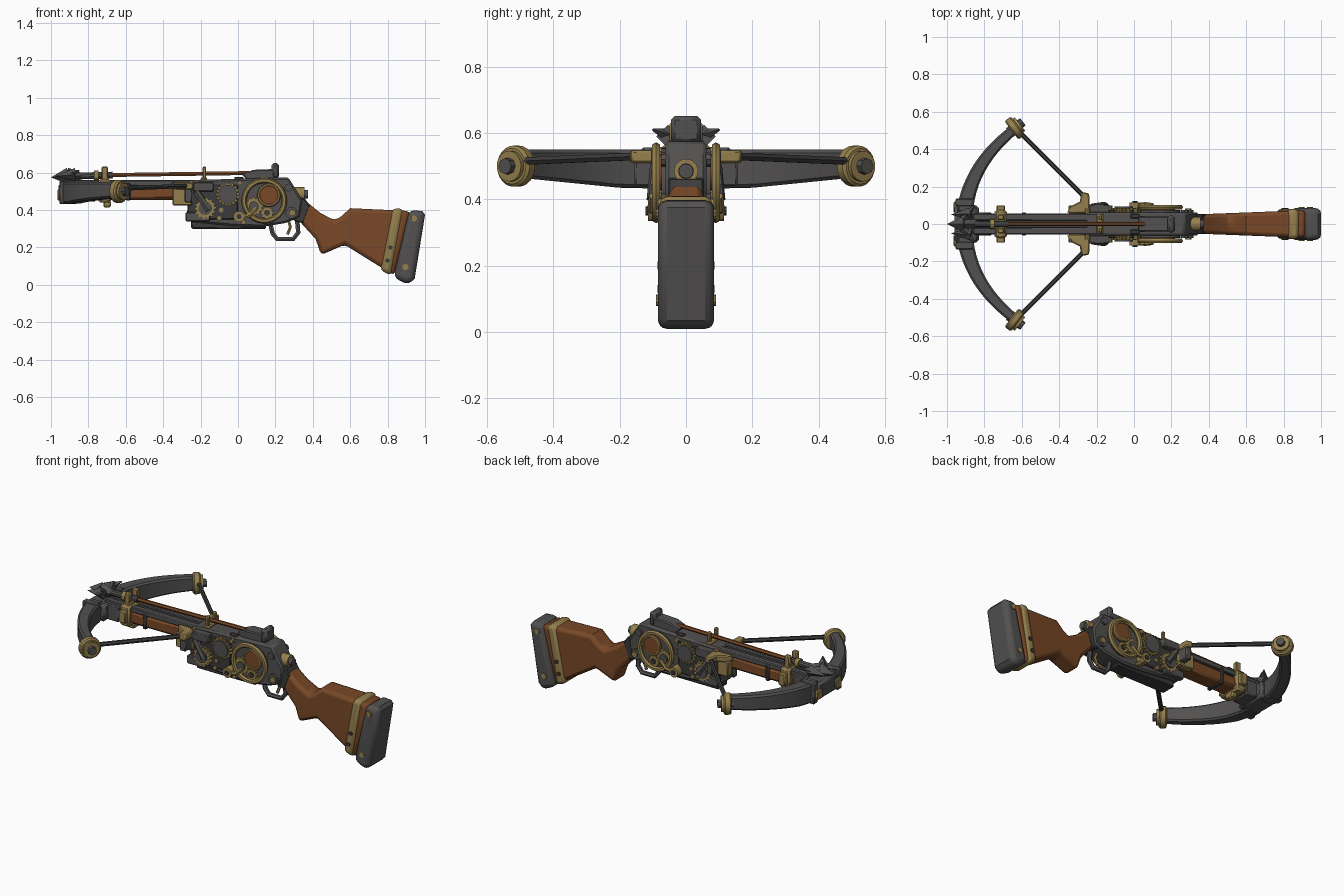
import bpy, bmesh, math
from mathutils import Vector

if "Cube" in bpy.data.objects:
    bpy.data.objects.remove(bpy.data.objects["Cube"], do_unlink=True)

parts = []


def material(name, rgb):
    m = bpy.data.materials.new(name)
    m.use_nodes = True
    m.diffuse_color = (*rgb, 1)
    m.node_tree.nodes["Principled BSDF"].inputs["Base Color"].default_value = (*rgb, 1)
    return m


STEEL = material("dark steel", (0.085, 0.081, 0.08))
IRON = material("black iron", (0.045, 0.043, 0.043))
BRASS = material("aged brass", (0.30, 0.215, 0.075))
WOOD = material("walnut", (0.19, 0.065, 0.02))


def finish(ob, name, mat, bevel=0, segments=1):
    ob.name = name
    ob.data.materials.append(mat)
    if bevel:
        b = ob.modifiers.new("soft edges", "BEVEL")
        b.width, b.segments = bevel, segments
        b.limit_method, b.angle_limit = "ANGLE", math.radians(55)
    parts.append(ob)
    return ob


def prism(name, pts, lo, hi, mat, bevel=0.006, segments=1, plan=False):
    """Side profile (x, z) extruded along y, or plan outline (x, y) along z."""
    bm = bmesh.new()
    place = (lambda a, b, c: (a, b, c)) if plan else (lambda a, b, c: (a, c, b))
    face = bm.faces.new([bm.verts.new(place(a, b, lo)) for a, b in pts])
    new = bmesh.ops.extrude_face_region(bm, geom=[face])["geom"]
    bmesh.ops.translate(bm, vec=place(0, 0, hi - lo),
                        verts=[v for v in new if isinstance(v, bmesh.types.BMVert)])
    bmesh.ops.recalc_face_normals(bm, faces=bm.faces)
    me = bpy.data.meshes.new(name)
    bm.to_mesh(me)
    bm.free()
    ob = bpy.data.objects.new(name, me)
    bpy.context.collection.objects.link(ob)
    return finish(ob, name, mat, bevel, segments)


def box(name, x0, x1, y0, y1, z0, z1, mat, bevel=0.006):
    return prism(name, [(x0, z0), (x1, z0), (x1, z1), (x0, z1)], y0, y1, mat, bevel)


def cone(name, p, q, r0, r1, mat, sides=20, bevel=0):
    p, q = Vector(p), Vector(q)
    bpy.ops.mesh.primitive_cone_add(vertices=sides, radius1=r0, radius2=r1,
                                    depth=(q - p).length, location=(p + q) / 2)
    ob = bpy.context.object
    ob.rotation_euler = (q - p).to_track_quat("Z", "Y").to_euler()
    return finish(ob, name, mat, bevel)


def disc(name, x, z, r, side, y0, y1, mat, sides=20):
    return cone(name, (x, side * y0, z), (x, side * y1, z), r, r, mat, sides)


def ring(name, x, z, r, thick, y, mat):
    bpy.ops.mesh.primitive_torus_add(major_radius=r, minor_radius=thick, major_segments=32,
                                     minor_segments=6, location=(x, y, z),
                                     rotation=(math.pi / 2, 0, 0))
    return finish(bpy.context.object, name, mat)


def gear(name, x, z, r, teeth, side, y0, y1, mat):
    pts = []
    for i in range(teeth * 4):
        a = math.tau * i / (teeth * 4)
        k = r if i % 4 < 2 else r * 0.82
        pts.append((x + k * math.cos(a), z + k * math.sin(a)))
    return prism(name, pts, side * y0, side * y1, mat, 0)


def tube(name, pts, r, mat):
    cu = bpy.data.curves.new(name, "CURVE")
    cu.dimensions, cu.bevel_depth, cu.bevel_resolution = "3D", r, 1
    cu.use_fill_caps = True
    sp = cu.splines.new("POLY")
    sp.points.add(len(pts) - 1)
    for v, p in zip(sp.points, pts):
        v.co = (*p, 1)
    ob = bpy.data.objects.new(name, cu)
    bpy.context.collection.objects.link(ob)
    return finish(ob, name, mat)


def taper(ob, x0, w0, x1, w1):
    for v in ob.data.vertices:
        t = min(1, max(0, (v.co.x - x0) / (x1 - x0)))
        v.co.y *= w0 + (w1 - w0) * t


# Shoulder stock, band and butt
stock = prism("shoulder_stock", [(0.32, 0.35), (0.36, 0.45), (0.44, 0.385), (0.515, 0.345), (0.55, 0.365),
              (0.6, 0.41), (0.92, 0.395), (0.835, 0.05), (0.57, 0.215), (0.445, 0.16), (0.415, 0.245)],
              -1, 1, WOOD, 0.02, 2)
taper(stock, 0.35, 0.052, 0.92, 0.074)
prism("stock_band", [(0.825, 0.41), (0.885, 0.407), (0.82, 0.05), (0.76, 0.078)], -0.08, 0.08, BRASS, 0.022, 2)
prism("butt_plate", [(0.915, 0.4), (0.985, 0.395), (1.0, 0.375), (0.945, 0.035), (0.91, 0), (0.832, 0.04)],
      -0.085, 0.085, STEEL, 0.032, 3)

# Receiver, neck and rear plug
prism("receiver", [(-0.275, 0.34), (-0.03, 0.315), (0.13, 0.31), (0.25, 0.33), (0.33, 0.36), (0.345, 0.45),
                   (0.27, 0.575), (-0.26, 0.56)], -0.062, 0.062, STEEL, 0.01)
prism("neck_collar", [(0.3, 0.34), (0.35, 0.33), (0.385, 0.42), (0.36, 0.46), (0.3, 0.47)], -0.054, 0.054, IRON)
cone("rear_plug_ring", (0.28, 0, 0.485), (0.355, 0, 0.485), 0.037, 0.037, BRASS)
cone("rear_plug", (0.3, 0, 0.485), (0.375, 0, 0.485), 0.026, 0.022, STEEL, 12)
box("underside_plate", -0.25, 0.15, -0.045, 0.045, 0.3, 0.36, IRON)

# Trigger and guard
tube("trigger_guard", [(0.17, 0, 0.34), (0.185, 0, 0.275), (0.21, 0, 0.245), (0.295, 0, 0.245),
                       (0.322, 0, 0.28), (0.315, 0, 0.36)], 0.014, STEEL)
tube("trigger", [(0.265, 0, 0.36), (0.28, 0, 0.31), (0.265, 0, 0.27)], 0.009, BRASS)

# Fore-end, rails and front frame
box("wooden_fore_end", -0.88, -0.2, -0.056, 0.056, 0.455, 0.53, WOOD, 0.015)
box("groove_floor", -0.92, 0.2, -0.045, 0.045, 0.515, 0.545, IRON)
box("front_block", -0.96, -0.83, -0.1, 0.1, 0.44, 0.545, STEEL, 0.015)
box("front_under_block", -0.84, -0.76, -0.062, 0.062, 0.445, 0.54, STEEL)
box("front_clamp", -0.745, -0.68, -0.075, 0.075, 0.44, 0.565, BRASS, 0.01)
box("clamp_foot", -0.72, -0.68, -0.03, 0.03, 0.415, 0.45, BRASS)
box("bolt_cradle", -0.73, -0.69, -0.05, 0.05, 0.555, 0.58, BRASS)
box("middle_clamp", -0.6, -0.575, -0.062, 0.062, 0.45, 0.545, IRON)

# Bolt with a three pointed head
tube("bolt_shaft", [(-0.7, 0, 0.587), (0.06, 0, 0.598)], 0.012, WOOD)
cone("bolt_socket", (-0.86, 0, 0.582), (-0.67, 0, 0.587), 0.018, 0.018, STEEL, 10)
cone("socket_ring", (-0.77, 0, 0.584), (-0.745, 0, 0.585), 0.027, 0.027, BRASS, 12)
cone("bolt_point", (-0.91, 0, 0.582), (-1, 0, 0.575), 0.045, 0.0, STEEL, 4)
cone("bolt_point_back", (-0.91, 0, 0.582), (-0.83, 0, 0.582), 0.045, 0.015, STEEL, 4)

# Rear sight wedge and front sight gate
prism("rear_sight_ramp", [(0.02, 0.59), (0.08, 0.615), (0.21, 0.62), (0.21, 0.56), (0.05, 0.56)],
      -0.04, 0.04, STEEL)
box("rear_sight", 0.18, 0.22, -0.045, 0.045, 0.57, 0.652, STEEL, 0.012)
box("front_sight_base", -0.2, -0.165, -0.05, 0.05, 0.55, 0.575, BRASS)

# Everything mirrored on both flanks
for s, tag in ((1, "left"), (-1, "right")):
    def n(word):
        return tag + "_" + word

    def slab(word, x0, x1, y0, y1, z0, z1, mat, bevel=0.005):
        box(n(word), x0, x1, *sorted((s * y0, s * y1)), z0, z1, mat, bevel)

    # Curved bow limb swept as a plan outline
    a, b, c = Vector((-0.905, 0.06)), Vector((-0.88, 0.32)), Vector((-0.635, 0.51))
    outer, inner = [], []
    for i in range(13):
        t = i / 12
        p = a * (1 - t) ** 2 + b * 2 * t * (1 - t) + c * t * t
        d = ((b - a) * (1 - t) + (c - b) * t).normalized()
        side = Vector((-d.y, d.x)) * (0.044 - 0.018 * t)
        outer.append((p.x + side.x, s * (p.y + side.y)))
        inner.append((p.x - side.x, s * (p.y - side.y)))
    limb = prism(n("bow_limb"), outer + inner[::-1], 0.435, 0.55, STEEL, 0.01, 1, True)
    for v in limb.data.vertices:
        if v.co.z < 0.5:
            v.co.z += 0.03 * max(0, abs(v.co.y) - 0.2) / 0.3
    slab("limb_bracket", -0.955, -0.86, 0.095, 0.135, 0.432, 0.556, STEEL)
    slab("bracket_stud", -0.965, -0.94, 0.06, 0.12, 0.45, 0.51, BRASS)

    # Tip wheel
    hub, axis = Vector((-0.635, s * 0.515, 0.5)), Vector((0.79, s * 0.61, 0))
    cone(n("tip_wheel"), hub - axis * 0.025, hub + axis * 0.018, 0.062, 0.062, BRASS, 24, 0.008)
    cone(n("tip_wheel_rim"), hub, hub + axis * 0.032, 0.046, 0.046, BRASS, 24)
    cone(n("tip_axle"), hub - axis * 0.04, hub + axis * 0.052, 0.028, 0.024, STEEL, 8)

    # String and its lug
    tube(n("bow_string"), [(-0.62, s * 0.5, 0.515), (-0.26, s * 0.14, 0.53)], 0.013, IRON)
    prism(n("string_lug"), [(-0.36, s * 0.06), (-0.33, s * 0.1), (-0.29, s * 0.12), (-0.28, s * 0.17),
                            (-0.24, s * 0.165), (-0.235, s * 0.06)], 0.51, 0.548, BRASS, 0.006, 1, True)
    slab("lug_block", -0.35, -0.245, 0.055, 0.1, 0.425, 0.515, BRASS)
    slab("lug_plate", -0.285, -0.245, 0.09, 0.155, 0.44, 0.515, STEEL)
    slab("lug_arm", -0.24, -0.13, 0.06, 0.105, 0.5, 0.55, STEEL)

    # Rails, sight posts and cradle posts
    slab("top_rail", -0.86, 0.24, 0.018, 0.056, 0.528, 0.56, STEEL)
    slab("cradle_post", -0.73, -0.695, 0.022, 0.05, 0.57, 0.632, BRASS)
    slab("clamp_ear", -0.735, -0.69, 0.07, 0.1, 0.47, 0.54, BRASS)
    slab("sight_post", -0.19, -0.17, 0.022, 0.045, 0.56, 0.632, BRASS)
    slab("sight_base_foot", -0.02, 0.03, 0.03, 0.055, 0.55, 0.578, IRON)
    cone(n("side_point"), (-0.87, s * 0.055, 0.59), (-0.98, s * 0.05, 0.58), 0.035, 0, STEEL, 4)
    cone(n("point_barb"), (-0.91, s * 0.03, 0.585), (-0.85, s * 0.1, 0.61), 0.03, 0.004, STEEL, 4)

    # Side plates
    slab("front_side_plate", -0.27, 0.0, 0.055, 0.075, 0.35, 0.535, IRON)
    slab("lower_step", -0.28, -0.15, 0.06, 0.095, 0.34, 0.39, STEEL)
    disc(n("wheel_back_plate"), 0.14, 0.45, 0.105, s, 0.05, 0.074, STEEL, 32)

    # Clockwork
    ring(n("great_ring"), 0.14, 0.45, 0.108, 0.014, s * 0.09, BRASS)
    disc(n("wood_dial"), 0.165, 0.48, 0.053, s, 0.06, 0.098, WOOD, 24)
    ring(n("wood_dial_ring"), 0.165, 0.48, 0.055, 0.008, s * 0.095, BRASS)
    gear(n("drive_gear"), 0.085, 0.42, 0.052, 12, s, 0.06, 0.09, BRASS)
    disc(n("drive_gear_cap"), 0.085, 0.42, 0.026, s, 0.06, 0.1, STEEL)
    gear(n("small_gear"), 0.155, 0.385, 0.036, 10, s, 0.06, 0.092, BRASS)
    disc(n("small_gear_cap"), 0.155, 0.385, 0.016, s, 0.06, 0.1, IRON, 12)
    gear(n("dial_gear"), -0.055, 0.485, 0.066, 18, s, 0.055, 0.085, BRASS)
    disc(n("steel_dial"), -0.055, 0.485, 0.05, s, 0.06, 0.094, STEEL, 24)
    gear(n("winding_gear"), -0.175, 0.41, 0.06, 14, s, 0.06, 0.098, BRASS)
    disc(n("winding_cap"), -0.175, 0.41, 0.036, s, 0.06, 0.106, STEEL)
    tube(n("plunger"), [(-0.225, s * 0.09, 0.5), (-0.155, s * 0.1, 0.4)], 0.019, STEEL)

    # Crank lever with its end knob
    tube(n("crank_lever"), [(0.005, s * 0.1, 0.365), (0.06, s * 0.105, 0.37), (0.1, s * 0.1, 0.41)], 0.012, BRASS)
    disc(n("crank_knob"), 0.005, 0.365, 0.03, s, 0.06, 0.115, BRASS, 12)
    disc(n("crank_pin"), 0.005, 0.365, 0.014, s, 0.06, 0.122, IRON, 8)

    # Rear fittings and rivets
    disc(n("guard_pivot"), 0.285, 0.385, 0.032, s, 0.04, 0.075, STEEL, 12)
    disc(n("guard_pivot_cap"), 0.29, 0.385, 0.018, s, 0.04, 0.084, BRASS, 12)
    disc(n("rear_screw"), 0.27, 0.52, 0.022, s, 0.04, 0.075, STEEL, 8)
    for x, z in ((-0.25, 0.545), (0.01, 0.545), (0.03, 0.335), (-0.1, 0.355), (-0.09, 0.4)):
        disc(n("case_rivet"), x, z, 0.013, s, 0.05, 0.082, BRASS, 8)
    for x, z in ((0.94, 0.355), (0.895, 0.095)):
        disc(n("butt_rivet"), x, z, 0.017, s, 0.06, 0.091, BRASS, 10)
    for x, z in ((0.815, 0.2), (0.8, 0.13)):
        disc(n("band_rivet"), x, z, 0.012, s, 0.06, 0.086, IRON, 8)

# Convert curves and smooth the rounded faces
bpy.ops.object.select_all(action="DESELECT")
for ob in parts:
    if ob.type == "CURVE":
        ob.select_set(True)
        bpy.context.view_layer.objects.active = ob
bpy.ops.object.convert(target="MESH")
for ob in parts:
    ob.select_set(True)
bpy.ops.object.shade_smooth_by_angle(angle=math.radians(30))
